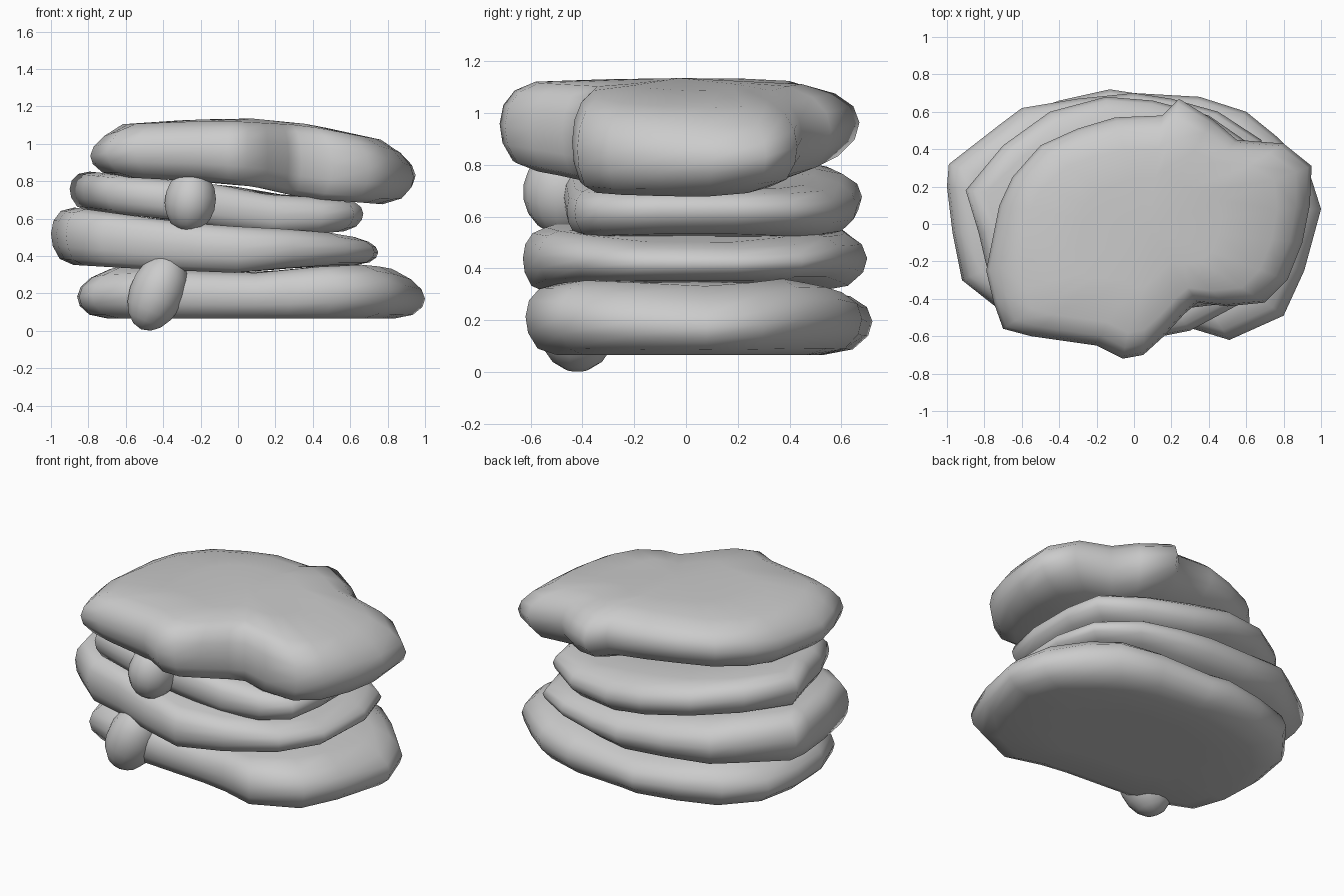
import bpy, bmesh, math
from mathutils import Vector, Matrix

if "Cube" in bpy.data.objects:
    bpy.data.objects.remove(bpy.data.objects["Cube"])


def lerp_table(table, x):
    if x <= table[0][0]:
        return table[0][1]
    for (x0, z0), (x1, z1) in zip(table, table[1:]):
        if x <= x1:
            return z0 + (z1 - z0) * (x - x0) / (x1 - x0)
    return table[-1][1]


def finish(name, bm):
    bmesh.ops.recalc_face_normals(bm, faces=bm.faces)
    me = bpy.data.meshes.new(name)
    bm.to_mesh(me)
    bm.free()
    for p in me.polygons:
        p.use_smooth = True
    ob = bpy.data.objects.new(name, me)
    bpy.context.collection.objects.link(ob)
    return ob


# (inset scale, height fraction) rings running from underside to top
RINGS = [(0.45, 0.0), (0.82, 0.0), (0.93, 0.09), (0.985, 0.3), (1.0, 0.52),
         (0.98, 0.74), (0.92, 0.91), (0.81, 1.0), (0.45, 1.0)]


def slab(name, outline, bottom, top, dome=0.0, front=0.7, back=1.6, lift=0.0):
    """front/back: how far the rim is rounded; lift: raises the underside at the back."""
    bm = bmesh.new()
    n = len(outline)
    xs, ys = [p[0] for p in outline], [p[1] for p in outline]
    cx, cy = (min(xs) + max(xs)) / 2, (min(ys) + max(ys)) / 2
    half = max(ys) - cy

    def point(x, y, s, f):
        if s > 0.5:
            t = min(1, max(0, (y - cy) / half))
            s = 1 - (1 - s) * (front + (back - front) * t * t)
        px, py = cx + (x - cx) * s, cy + (y - cy) * s
        lo, hi = lerp_table(bottom, px), lerp_table(top, px)
        lo += lift * max(0, py - 0.15)
        return bm.verts.new((px, py, lo + (hi - lo) * f + (dome * (1 - s) if f == 1 else 0)))

    loops = [[point(x, y, s, f) for x, y in outline] for s, f in RINGS]
    for a, b in zip(loops, loops[1:]):
        for i in range(n):
            j = (i + 1) % n
            bm.faces.new((a[i], a[j], b[j], b[i]))
    for loop, f in ((loops[0], 0), (loops[-1], 1)):
        c = point(cx, cy, 0, f)
        for i in range(n):
            bm.faces.new((loop[i], loop[(i + 1) % n], c))
    return finish(name, bm)


def lump(name, centre, radii, tilt):
    bm = bmesh.new()
    bmesh.ops.create_uvsphere(bm, u_segments=14, v_segments=9, radius=1)
    m = Matrix.Translation(centre) @ Matrix.Rotation(tilt, 4, 'Y') @ Matrix.Diagonal((*radii, 1))
    bmesh.ops.transform(bm, matrix=m, verts=bm.verts)
    return finish(name, bm)


# Bottom slab
slab("bottom_slab",
     [(-.86, .1), (-.85, -.15), (-.78, -.36), (-.5, -.48), (-.2, -.5), (.1, -.52), (.28, -.55),
      (.51, -.62), (.8, -.49), (.91, -.25), (1, .08), (.93, .3), (.76, .47), (.6, .6),
      (.35, .68), (0, .7), (-.13, .72), (-.4, .66), (-.65, .57), (-.82, .35)],
     [(-1, .065), (1, .065)],
     [(-.86, .29), (-.6, .35), (-.3, .32), (.1, .31), (.6, .36), (.8, .34), (1, .27)], front=1)

# Lower filling
slab("lower_filling",
     [(-1, .2), (-.97, -.05), (-.92, -.3), (-.73, -.45), (-.5, -.49), (-.25, -.57), (0, -.63),
      (.3, -.57), (.58, -.42), (.73, -.18), (.75, .2), (.68, .45), (.45, .6), (.2, .67),
      (0, .7), (-.3, .67), (-.6, .62), (-.72, .53), (-.99, .32)],
     [(-1, .36), (-.5, .33), (0, .31), (.4, .35), (.75, .355)],
     [(-.95, .67), (-.3, .58), (.1, .55), (.4, .54), (.75, .48)])

# Upper filling
slab("upper_filling",
     [(-.9, .18), (-.83, -.05), (-.79, -.22), (-.7, -.42), (-.4, -.48), (-.1, -.47), (.2, -.46),
      (.45, -.43), (.62, -.34), (.67, -.1), (.67, .2), (.63, .42), (.4, .58), (.1, .66),
      (-.15, .68), (-.45, .6), (-.7, .42)],
     [(-.9, .65), (-.3, .59), (0, .53), (.25, .51), (.55, .53), (.67, .55)],
     [(-.87, .86), (-.5, .82), (0, .77), (.15, .73), (.65, .70)])

# Top slab with a notched front and a spur at the back
slab("top_slab",
     [(-.7, -.56), (-.55, -.6), (-.2, -.65), (-.06, -.72), (.05, -.7), (.16, -.6), (.27, -.48),
      (.34, -.42), (.5, -.44), (.7, -.42), (.82, -.3), (.9, -.1), (.94, .1), (.95, .31),
      (.8, .43), (.55, .45), (.42, .56), (.24, .67), (.15, .58), (-.1, .57), (-.3, .51),
      (-.5, .42), (-.65, .25), (-.72, .1), (-.76, -.1), (-.79, -.25), (-.75, -.42)],
     [(-.79, .83), (-.2, .8), (.1, .77), (.35, .71), (.8, .675), (.95, .69)],
     [(-.8, 1.03), (-.62, 1.1), (-.1, 1.12), (.35, 1.095), (.8, 1.01), (.95, .94)],
     dome=0.025, front=1.05, back=1.7, lift=0.15)

# Small pieces poking out at the front
lump("upper_front_piece", (-.255, -.47, .695), (.14, .16, .17), math.radians(8))
lump("lower_front_piece", (-.43, -.42, .21), (.15, .165, .22), math.radians(24))
